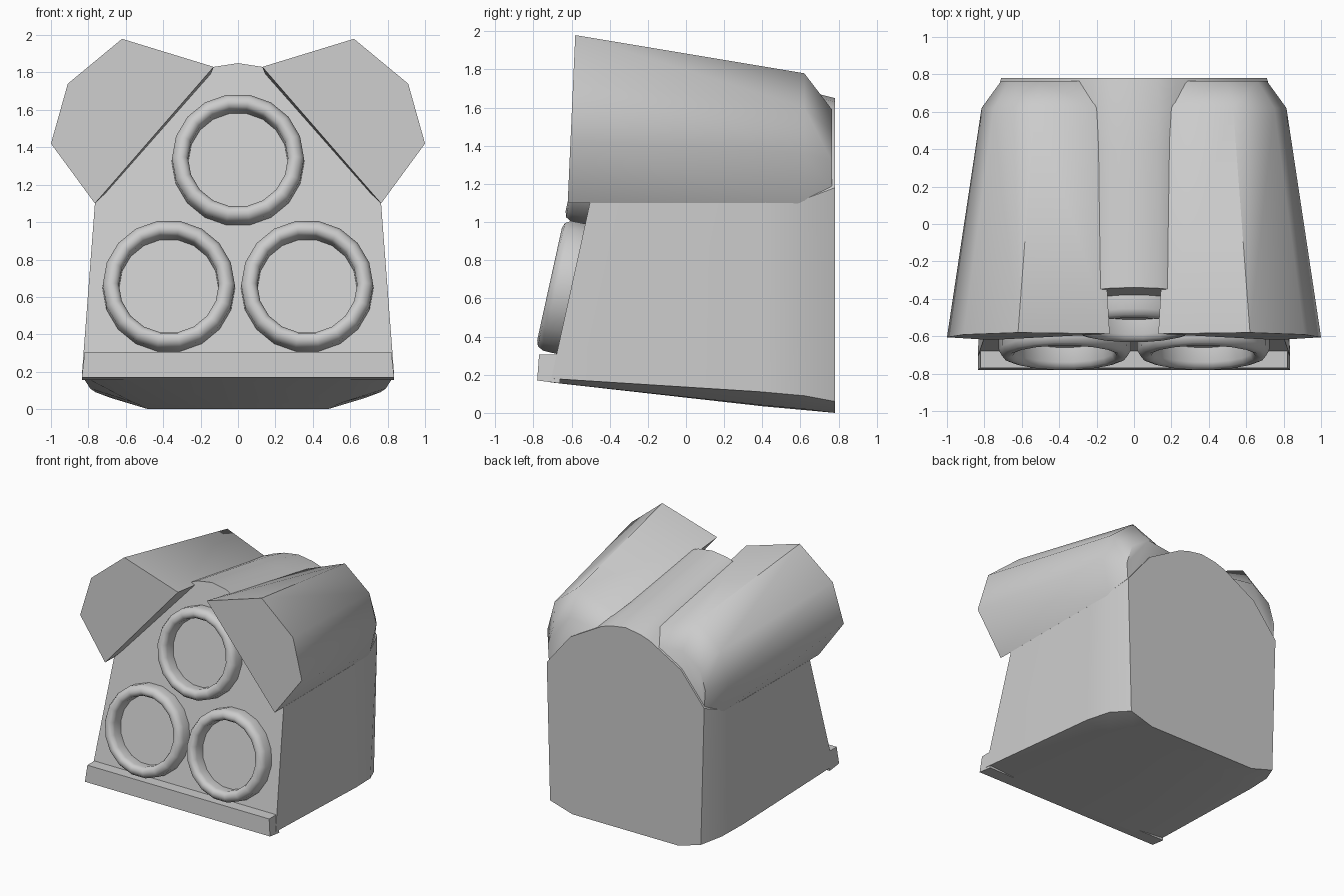
import bpy, bmesh, math
from mathutils import Matrix, Vector

if "Cube" in bpy.data.objects:
    bpy.data.objects.remove(bpy.data.objects["Cube"])

SLOPE = 0.22


def front_y(z):
    return -0.68 + SLOPE * (z - 0.3)


def finish(bm, name, angle=40):
    bmesh.ops.recalc_face_normals(bm, faces=bm.faces[:])
    me = bpy.data.meshes.new(name)
    bm.to_mesh(me)
    bm.free()
    ob = bpy.data.objects.new(name, me)
    bpy.context.collection.objects.link(ob)
    bpy.ops.object.select_all(action='DESELECT')
    bpy.context.view_layer.objects.active = ob
    ob.select_set(True)
    bpy.ops.object.shade_smooth_by_angle(angle=math.radians(angle))
    return ob


def loft(name, sections, angle=40, cyclic=False):
    # Skin through equal-length closed sections; cap unless cyclic
    bm = bmesh.new()
    rings = [[bm.verts.new(p) for p in s] for s in sections]
    n = len(rings[0])
    pairs = list(zip(rings, rings[1:]))
    if cyclic:
        pairs.append((rings[-1], rings[0]))
    for a, b in pairs:
        for i in range(n):
            j = (i + 1) % n
            bm.faces.new((a[i], a[j], b[j], b[i]))
    if not cyclic:
        bm.faces.new(rings[0])
        bm.faces.new(rings[-1])
    return finish(bm, name, angle)


def mirrored(half, y):
    # Half section from bottom centre to top centre, completed across x = 0
    pts = half + [(-x, z) for x, z in half[-2:0:-1]]
    return [(x, y(z) if callable(y) else y, z) for x, z in pts]


# House body: leaning front, rounded gable, chamfered back
body = [
    (front_y, [(0, .16), (.6, .16), (.835, .18), (.765, 1.1), (.5, 1.44), (.22, 1.79), (.13, 1.83), (0, 1.85)]),
    (.4, [(0, .035), (.57, .04), (.79, .11), (.76, 1.1), (.52, 1.4), (.22, 1.67), (.13, 1.71), (0, 1.73)]),
    (.62, [(0, .015), (.52, .02), (.76, .09), (.755, 1.12), (.53, 1.42), (.22, 1.64), (.13, 1.67), (0, 1.69)]),
    (.78, [(0, 0), (.48, 0), (.68, .06), (.71, 1.18), (.5, 1.44), (.22, 1.6), (.13, 1.63), (0, 1.65)]),
]
loft("house_body", [mirrored(h, y) for y, h in body], 35)

# Two thick roof slabs, tapering toward the back
roof = [
    (lambda z: -.62 + .045 * (z - 1.1), [(.13, 1.83), (.62, 1.98), (.91, 1.74), (1.0, 1.42), (.765, 1.1)]),
    (.62, [(.2, 1.65), (.53, 1.78), (.75, 1.6), (.815, 1.36), (.75, 1.09)]),
    (.765, [(.28, 1.56), (.5, 1.59), (.66, 1.48), (.71, 1.32), (.70, 1.17)]),
]
for side, label in ((-1, "left"), (1, "right")):
    loft("roof_slab_" + label,
         [[(side * x, y(z) if callable(y) else y, z) for x, z in p] for y, p in roof], 50)

# Ledge along the bottom of the front
ledge = [(-.66, .305), (-.77, .305), (-.78, .17), (-.66, .155)]
loft("front_ledge",
     [[(s * (.82 if z > .2 else .835), y, z) for y, z in ledge] for s in (-1, 0, 1)])

# Three raised rings around the round openings
normal = Vector((0, -1, SLOPE)).normalized()
turn = normal.to_track_quat('Z', 'Y').to_matrix().to_4x4()
profile = [(.355, -.02), (.353, .075), (.335, .105), (.305, .115), (.28, .105), (.267, .08), (.265, -.02)]
SEGS = 18
for label, x, z in (("top", 0, 1.325), ("left", -.37, .65), ("right", .37, .65)):
    place = Matrix.Translation((x, front_y(z), z)) @ turn
    sections = []
    for k in range(SEGS):
        a = math.tau * k / SEGS
        sections.append([place @ Vector((r * math.cos(a), r * math.sin(a), h)) for r, h in profile])
    loft("opening_ring_" + label, sections, 50, cyclic=True)
